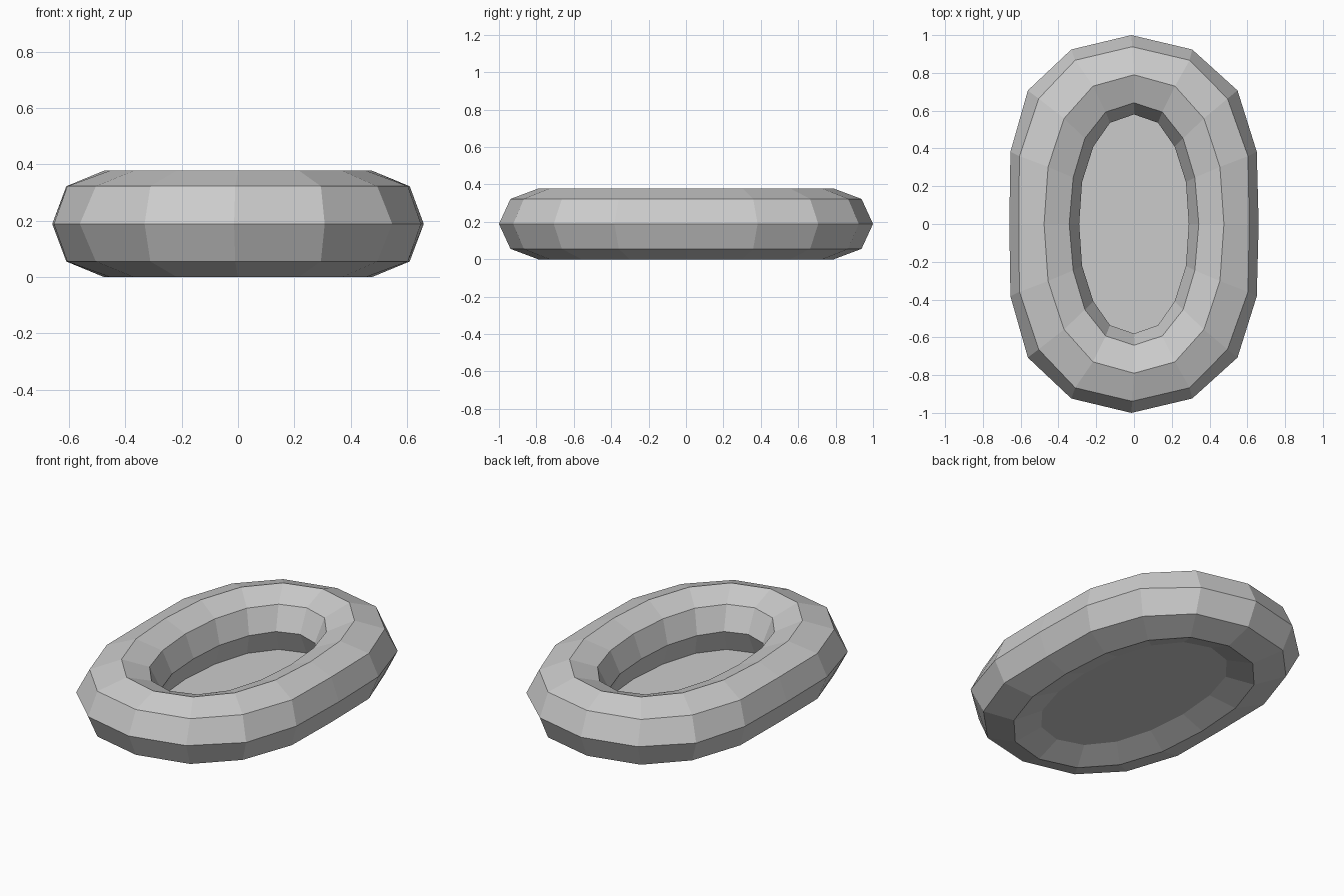
import bpy, math

if "Cube" in bpy.data.objects:
    bpy.data.objects.remove(bpy.data.objects["Cube"])

SEG = 16    # segments around the ring
R = 0.189   # tube radius in height
# half-widths at 22.5, 45, 67.5 and 90 degrees for each radial station of the tube
WIDTHS = {
    1.0: (0.32, 0.555, 0.652, 0.66),
    0.707: (0.303, 0.50, 0.605, 0.61),
    0.0: (0.217, 0.37, 0.455, 0.476),
    -0.707: (0.15, 0.26, 0.322, 0.343),
    -1.0: (0.127, 0.215, 0.275, 0.29),
}
# octagonal tube section: (radial, vertical)
SECTION = [(1.0, 0), (0.707, 0.707), (0.0, 1), (-0.707, 0.707),
           (-1.0, 0), (-0.707, -0.707), (0.0, -1), (0.707, -0.707)]


def ring(k, h):
    """One lengthwise loop of the raft at radial station k, height h."""
    pts = []
    for i in range(SEG):
        a = 2 * math.pi * i / SEG
        step = i % 8
        step = min(step, 8 - step)
        x = WIDTHS[k][step - 1] if step else 0.0
        if i > 8:
            x = -x
        x -= 0.014 * max(k, 0) * math.cos(a) ** 2
        pts.append((x, (0.79 + 0.21 * k) * math.cos(a), R + R * h))
    return pts


def make(name, verts, faces):
    me = bpy.data.meshes.new(name)
    me.from_pydata(verts, [], faces)
    me.update()
    ob = bpy.data.objects.new(name, me)
    bpy.context.collection.objects.link(ob)
    return ob


# Inflated tube
verts = [p for k, h in SECTION for p in ring(k, h)]
n = len(SECTION)
faces = []
for j in range(n):
    for i in range(SEG):
        a, b = j * SEG, ((j + 1) % n) * SEG
        i2 = (i + 1) % SEG
        faces.append((a + i, b + i, b + i2, a + i2)[::-1])
make("raft_tube", verts, faces)

# Flat floor on the lower inner loop
make("raft_floor", ring(-0.707, -0.707), [tuple(reversed(range(SEG)))])
